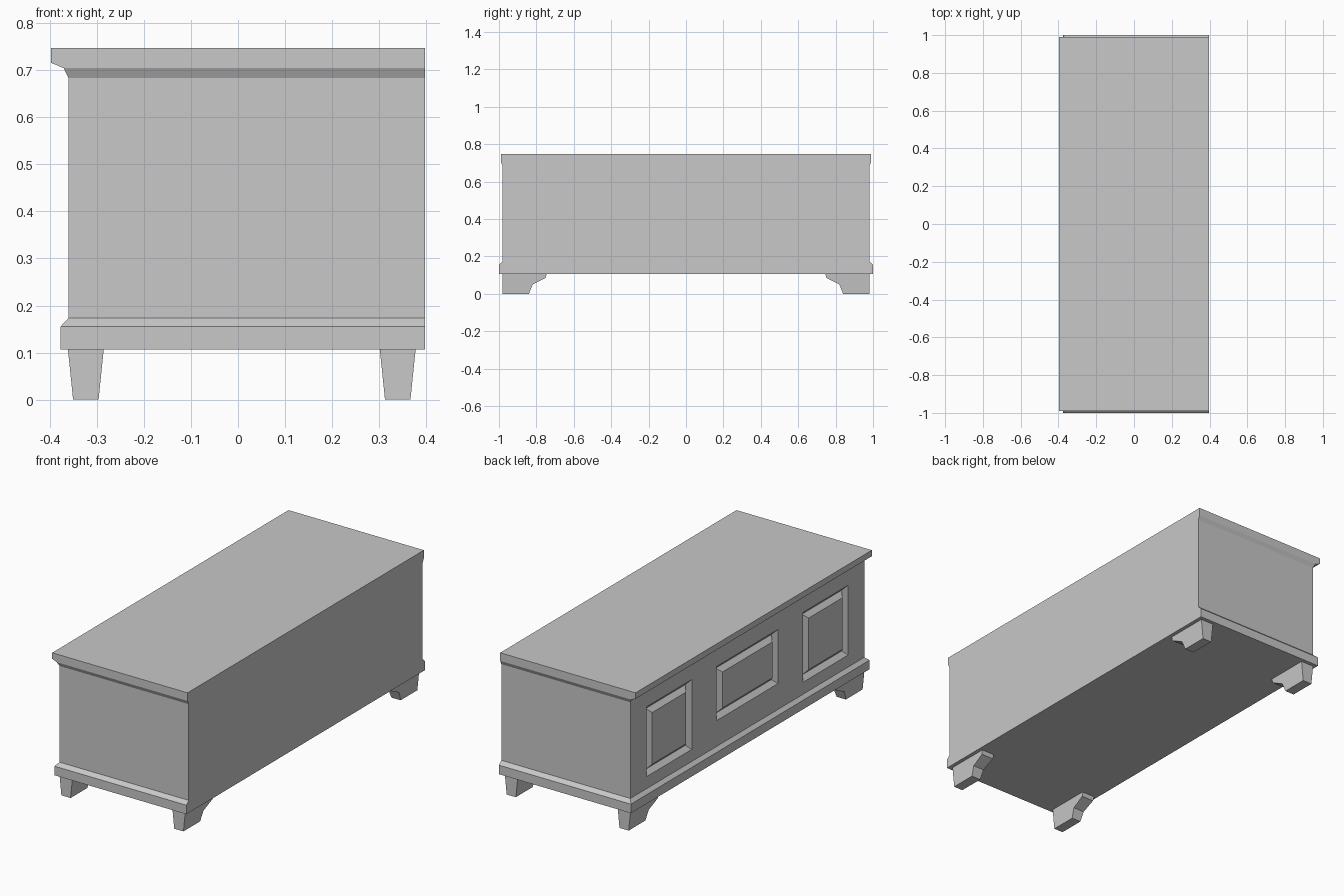
import bpy
import bmesh

cube = bpy.data.objects.get("Cube")
if cube:
    bpy.data.objects.remove(cube, do_unlink=True)

grey = bpy.data.materials.new("plain_grey")
grey.use_nodes = True
colour = (0.58, 0.58, 0.58, 1)
grey.diffuse_color = colour
grey.node_tree.nodes["Principled BSDF"].inputs["Base Color"].default_value = colour

WALL = 0.397    # flat wall side
FACE = -0.36    # panelled side


def finish(name, bm):
    bmesh.ops.recalc_face_normals(bm, faces=bm.faces[:])
    mesh = bpy.data.meshes.new(name)
    bm.to_mesh(mesh)
    bm.free()
    mesh.materials.append(grey)
    obj = bpy.data.objects.new(name, mesh)
    bpy.context.collection.objects.link(obj)
    return obj


def loft(bm, rings):
    """Skin a stack of closed rings and cap both ends."""
    loops = [[bm.verts.new(p) for p in ring] for ring in rings]
    for low, high in zip(loops, loops[1:]):
        for i in range(len(low)):
            j = (i + 1) % len(low)
            bm.faces.new((low[i], low[j], high[j], high[i]))
    bm.faces.new(loops[0][::-1])
    bm.faces.new(loops[-1])
    bmesh.ops.recalc_face_normals(bm, faces=bm.faces[:])


def front_faces(bm, y0=-1, y1=1, z0=0.17, z1=0.69):
    found = []
    for f in bm.faces:
        c = f.calc_center_median()
        if abs(c.x - FACE) < 1e-4 and f.normal.x < -0.99 \
                and y0 < c.y < y1 and z0 < c.z < z1:
            found.append(f)
    return found


def cut(bm, faces, point, normal):
    geom = set(faces)
    for f in faces:
        geom.update(f.edges)
        geom.update(f.verts)
    bmesh.ops.bisect_plane(bm, geom=list(geom), plane_co=point, plane_no=normal)
    bm.normal_update()


# Chest: plinth with chamfer, body, cove moulding and lid
profile = [  # height, panelled side x, half length
    (0.107, -0.377, 1.0), (0.155, -0.377, 1.0), (0.173, FACE, 0.98),
    (0.683, FACE, 0.98), (0.704, -0.37, 0.99), (0.715, -0.397, 0.99),
    (0.747, -0.397, 0.99)]
bm = bmesh.new()
loft(bm, [[(x, -y, z), (WALL, -y, z), (WALL, y, z), (x, y, z)]
          for z, x, y in profile])

# Three raised panels, each surrounded by a V groove
panels = [(-0.845, -0.465, 0.237, 0.607),
          (-0.257, 0.257, 0.31, 0.597),
          (0.465, 0.845, 0.237, 0.607)]
for y0, y1, z0, z1 in panels:
    for y in (y0, y1):
        cut(bm, front_faces(bm), (FACE, y, 0), (0, 1, 0))
for y0, y1, z0, z1 in panels:
    for z in (z0, z1):
        cut(bm, front_faces(bm, y0, y1), (FACE, 0, z), (0, 0, 1))
for panel in panels:
    field = front_faces(bm, *panel)
    for depth in (-0.022, 0.022):
        bmesh.ops.inset_region(bm, faces=field, thickness=0.024,
                               depth=depth, use_even_offset=True)
        bm.normal_update()
finish("chest_body", bm)

# Bracket feet: profile along y, tapering in x towards the floor
foot = [(0.98, 0.0), (0.98, 0.107), (0.745, 0.107),
        (0.75, 0.085), (0.82, 0.05), (0.84, 0.0)]
for side, cx in (("right", -0.323), ("left", 0.339)):
    for end, sign in (("front", -1), ("back", 1)):
        bm = bmesh.new()
        loft(bm, [[(cx + s * (0.027 + 0.011 * z / 0.107), sign * y, z)
                   for y, z in foot] for s in (-1, 1)])
        finish(f"{end}_{side}_foot", bm)
